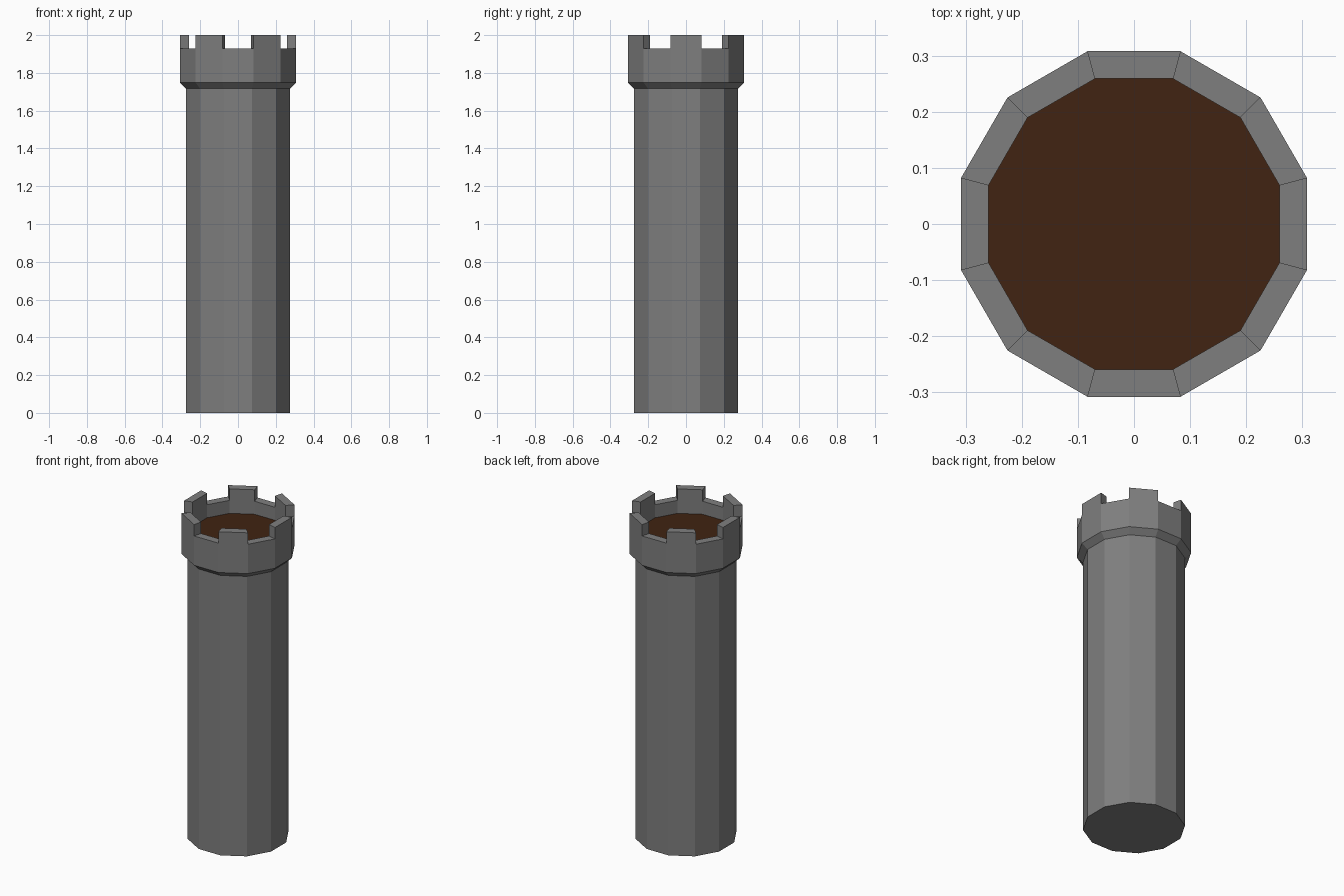
import bpy, bmesh
from math import cos, sin, radians

if "Cube" in bpy.data.objects:
    bpy.data.objects.remove(bpy.data.objects["Cube"])

SIDES = 12
APOTHEM = cos(radians(180 / SIDES))


def ring(bm, flat_radius, z):
    r = flat_radius / APOTHEM
    angles = [radians(360 / SIDES * (k - 0.5)) for k in range(SIDES)]
    return [bm.verts.new((r * cos(a), r * sin(a), z)) for a in angles]


def finish(bm, name, colour):
    bmesh.ops.recalc_face_normals(bm, faces=bm.faces)
    mesh = bpy.data.meshes.new(name)
    bm.to_mesh(mesh)
    bm.free()
    mat = bpy.data.materials.new(name + "_colour")
    mat.diffuse_color = (*colour, 1)
    mat.use_nodes = True
    mat.node_tree.nodes["Principled BSDF"].inputs["Base Color"].default_value = mat.diffuse_color
    mesh.materials.append(mat)
    obj = bpy.data.objects.new(name, mesh)
    bpy.context.collection.objects.link(obj)
    return obj


# Tower wall: shaft, flared collar, parapet and inner wall down to the floor
profile = [(0.275, 0), (0.275, 1.717), (0.308, 1.75),
           (0.308, 1.93), (0.259, 1.93), (0.259, 1.85)]
bm = bmesh.new()
rings = [ring(bm, r, z) for r, z in profile]
bm.faces.new(rings[0])
parapet = []
for i, (a, b) in enumerate(zip(rings, rings[1:])):
    for k in range(SIDES):
        n = (k + 1) % SIDES
        face = bm.faces.new((a[k], a[n], b[n], b[k]))
        if i == 3:
            parapet.append(face)
bmesh.ops.recalc_face_normals(bm, faces=bm.faces)

# Merlons: raise every other segment of the parapet top, starting at +x
raised = bmesh.ops.extrude_discrete_faces(bm, faces=parapet[::2])["faces"]
for face in raised:
    bmesh.ops.translate(bm, verts=face.verts, vec=(0, 0, 0.07))
finish(bm, "tower_wall", (0.212, 0.212, 0.212))

# Wooden floor inside the parapet
bm = bmesh.new()
bm.faces.new(ring(bm, 0.259, 1.85))
floor = finish(bm, "tower_floor", (0.052, 0.017, 0.006))
if floor.data.polygons[0].normal.z < 0:
    floor.data.flip_normals()
